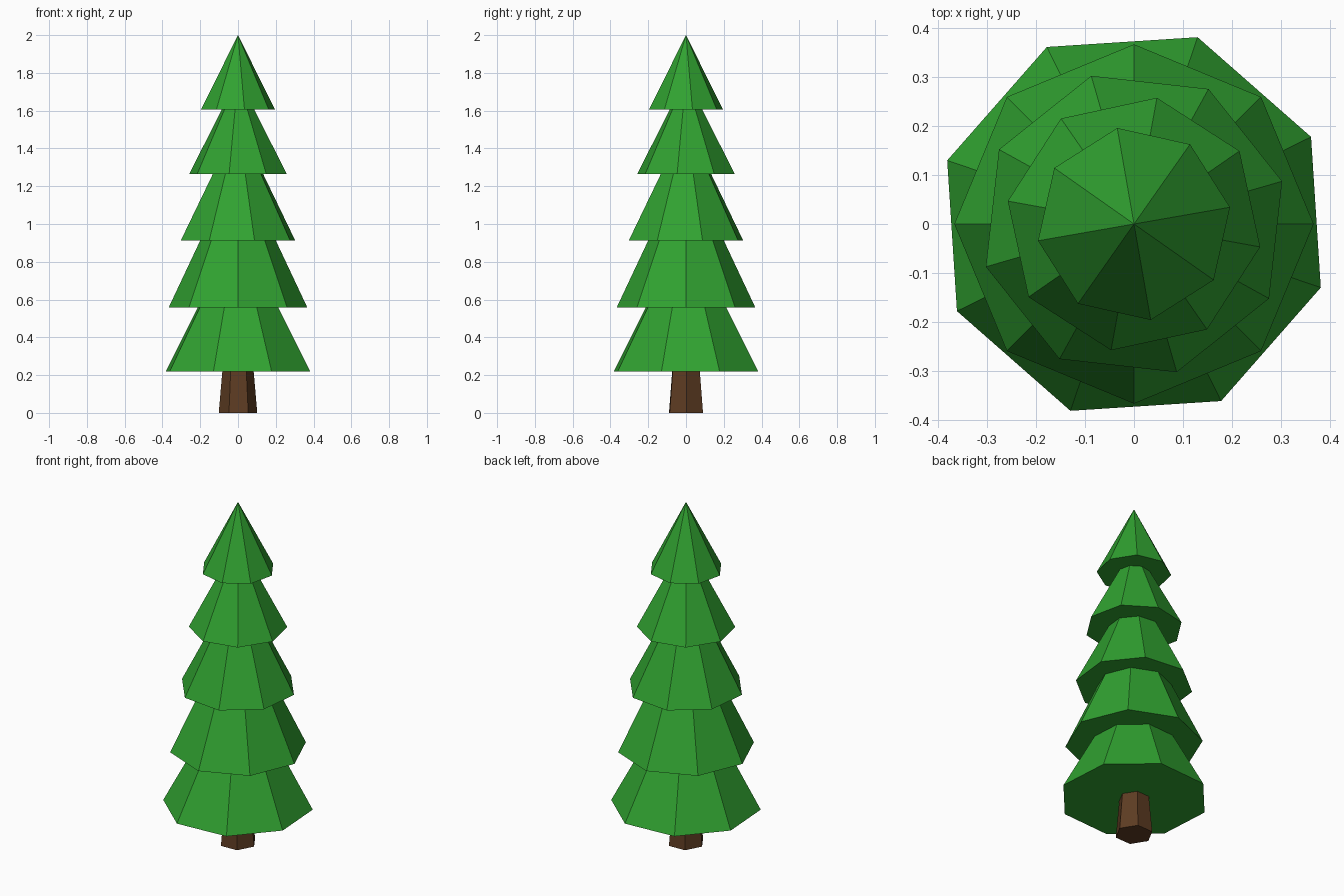
import bpy, math

if "Cube" in bpy.data.objects:
    bpy.data.objects.remove(bpy.data.objects["Cube"])


def material(name, color):
    m = bpy.data.materials.new(name)
    m.diffuse_color = (*color, 1)
    m.use_nodes = True
    m.node_tree.nodes["Principled BSDF"].inputs["Base Color"].default_value = m.diffuse_color
    return m


def frustum(name, sides, r1, r2, z1, z2, angle, mat):
    """Flat-shaded frustum (cone if r2 is 0) with one corner at the given angle."""
    def ring(r, z):
        return [(r * math.cos(math.radians(angle) + math.tau * i / sides),
                 r * math.sin(math.radians(angle) + math.tau * i / sides), z)
                for i in range(sides)]
    n = sides
    verts = ring(r1, z1) + (ring(r2, z2) if r2 else [(0, 0, z2)])
    faces = [tuple(reversed(range(n)))]
    if r2:
        faces += [(i, (i + 1) % n, n + (i + 1) % n, n + i) for i in range(n)]
        faces.append(tuple(range(n, 2 * n)))
    else:
        faces += [(i, (i + 1) % n, n) for i in range(n)]
    me = bpy.data.meshes.new(name)
    me.from_pydata(verts, [], faces)
    me.materials.append(mat)
    ob = bpy.data.objects.new(name, me)
    bpy.context.collection.objects.link(ob)


green = material("needle green", (0.03, 0.36, 0.03))
brown = material("bark brown", (0.11, 0.045, 0.016))

# Trunk, running a little way into the lowest tier
frustum("trunk", 6, 0.102, 0.076, 0.0, 0.30, 2, brown)

# Branch tiers, bottom to top: lower radius, upper radius, lower z, upper z, twist
tiers = [
    (0.403, 0.225, 0.220, 0.558, 26.2),
    (0.367, 0.200, 0.558, 0.913, 0.0),
    (0.315, 0.138, 0.913, 1.266, 16.1),
    (0.262, 0.087, 1.266, 1.606, -10.3),
    (0.199, 0.0, 1.606, 2.0, 9.9),
]
for i, (r1, r2, z1, z2, a) in enumerate(tiers, 1):
    frustum(f"branch_tier_{i}", 8, r1, r2, z1, z2, a, green)
